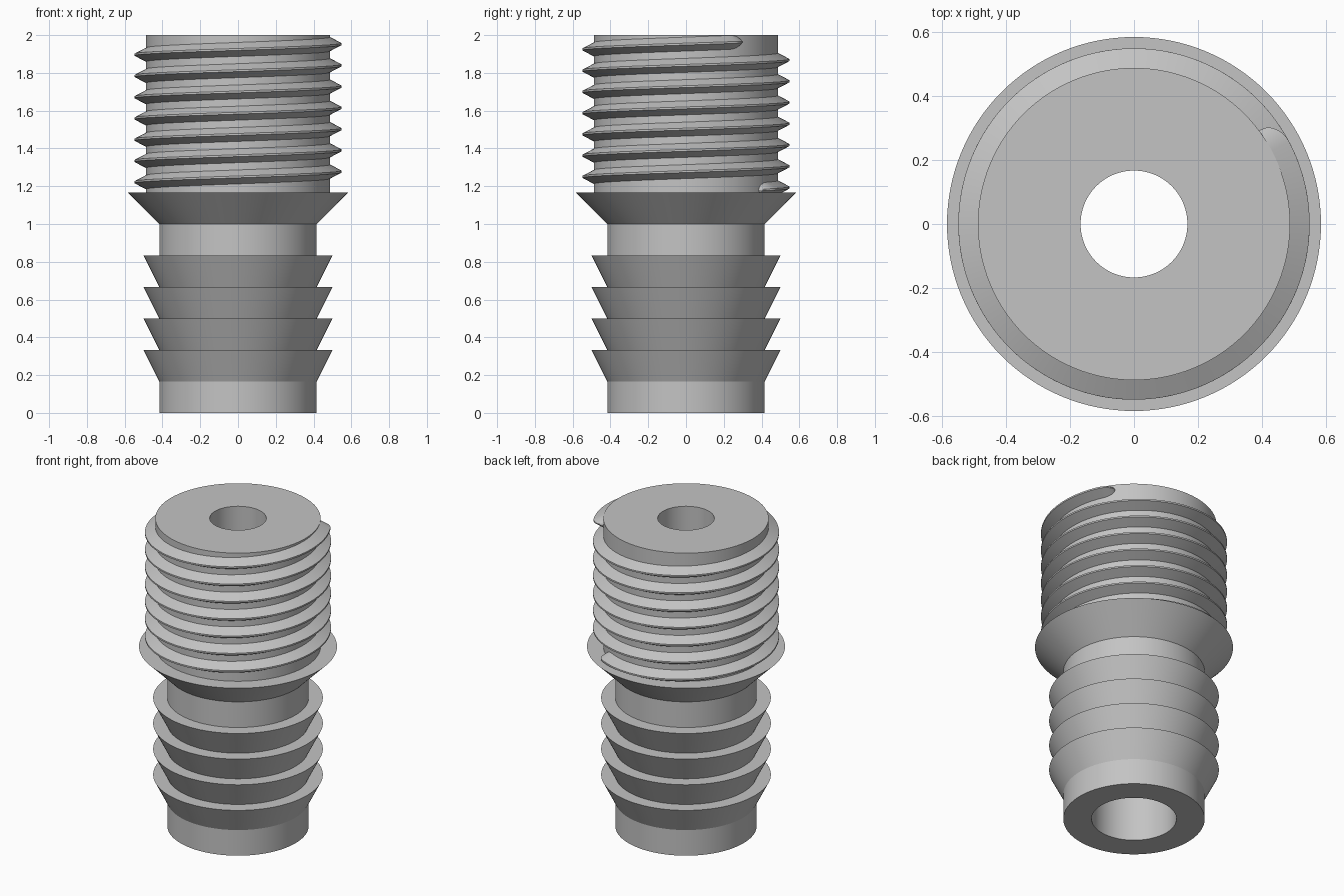
import bpy, bmesh, math

cube = bpy.data.objects.get("Cube")
if cube:
    bpy.data.objects.remove(cube, do_unlink=True)

SEG = 128                 # segments round the axis
ROOT, CREST = 0.487, 0.548
PITCH = 0.1125

grey = bpy.data.materials.new("plain grey")
grey.use_nodes = True
grey.diffuse_color = (0.55, 0.55, 0.55, 1)
grey.node_tree.nodes["Principled BSDF"].inputs["Base Color"].default_value = (0.55, 0.55, 0.55, 1)


def finish(bm, name):
    bmesh.ops.recalc_face_normals(bm, faces=bm.faces)
    mesh = bpy.data.meshes.new(name)
    bm.to_mesh(mesh)
    bm.free()
    mesh.materials.append(grey)
    obj = bpy.data.objects.new(name, mesh)
    bpy.context.collection.objects.link(obj)
    bpy.ops.object.select_all(action='DESELECT')
    obj.select_set(True)
    bpy.context.view_layer.objects.active = obj
    bpy.ops.object.shade_smooth_by_angle(angle=math.radians(20))
    return obj


def ring(bm, points, angle):
    c, s = math.cos(angle), math.sin(angle)
    return [bm.verts.new((r * c, r * s, z)) for r, z in points]


def bridge(bm, a, b):
    n = len(a)
    for i in range(n):
        j = (i + 1) % n
        bm.faces.new((a[i], a[j], b[j], b[i]))


# Body profile: plain spigot, four barbs, neck, flared collar, threaded core, bore
U = 1 / 6
NECK = 2.5 * U
profile = [(NECK, 0)]
for k in range(1, 5):
    profile += [(NECK, k * U), (3 * U, (k + 1) * U)]
profile += [(NECK, 5 * U), (NECK, 6 * U), (3.5 * U, 7 * U), (ROOT, 7 * U), (ROOT, 2),
            (U, 2), (U, 7 * U), (1.5 * U, 6 * U), (1.5 * U, 0)]

bm = bmesh.new()
rings = [ring(bm, profile, 2 * math.pi * i / SEG) for i in range(SEG)]
for i in range(SEG):
    bridge(bm, rings[i], rings[(i + 1) % SEG])
finish(bm, "barbed_body")

# Helical thread ridge with rounded run-outs at both ends
section = [(-0.015, -0.037), (0, -0.037), (CREST - ROOT, -0.005),
           (CREST - ROOT, 0.005), (0, 0.037), (-0.015, 0.037)]
start, end, fade = math.radians(52), math.radians(7 * 360 + 37), math.radians(9)
steps = 7 * SEG
angles = [start + fade * i / 10 for i in range(10)]
angles += [start + fade + (end - start - 2 * fade) * i / steps for i in range(steps)]
angles += [end - fade + fade * i / 10 for i in range(11)]

bm = bmesh.new()
rings = []
for a in angles:
    t = min(1, (a - start) / fade, (end - a) / fade)
    size = max(0.05, math.sqrt(max(0, 1 - (1 - t) ** 2)))
    z = 1.165 + PITCH * a / (2 * math.pi)
    rings.append(ring(bm, [(ROOT - 0.006 + (dr + 0.006) * size, z + dz * size)
                           for dr, dz in section], a))
for a, b in zip(rings, rings[1:]):
    bridge(bm, a, b)
bm.faces.new(rings[0])
bm.faces.new(rings[-1])
finish(bm, "screw_thread")
